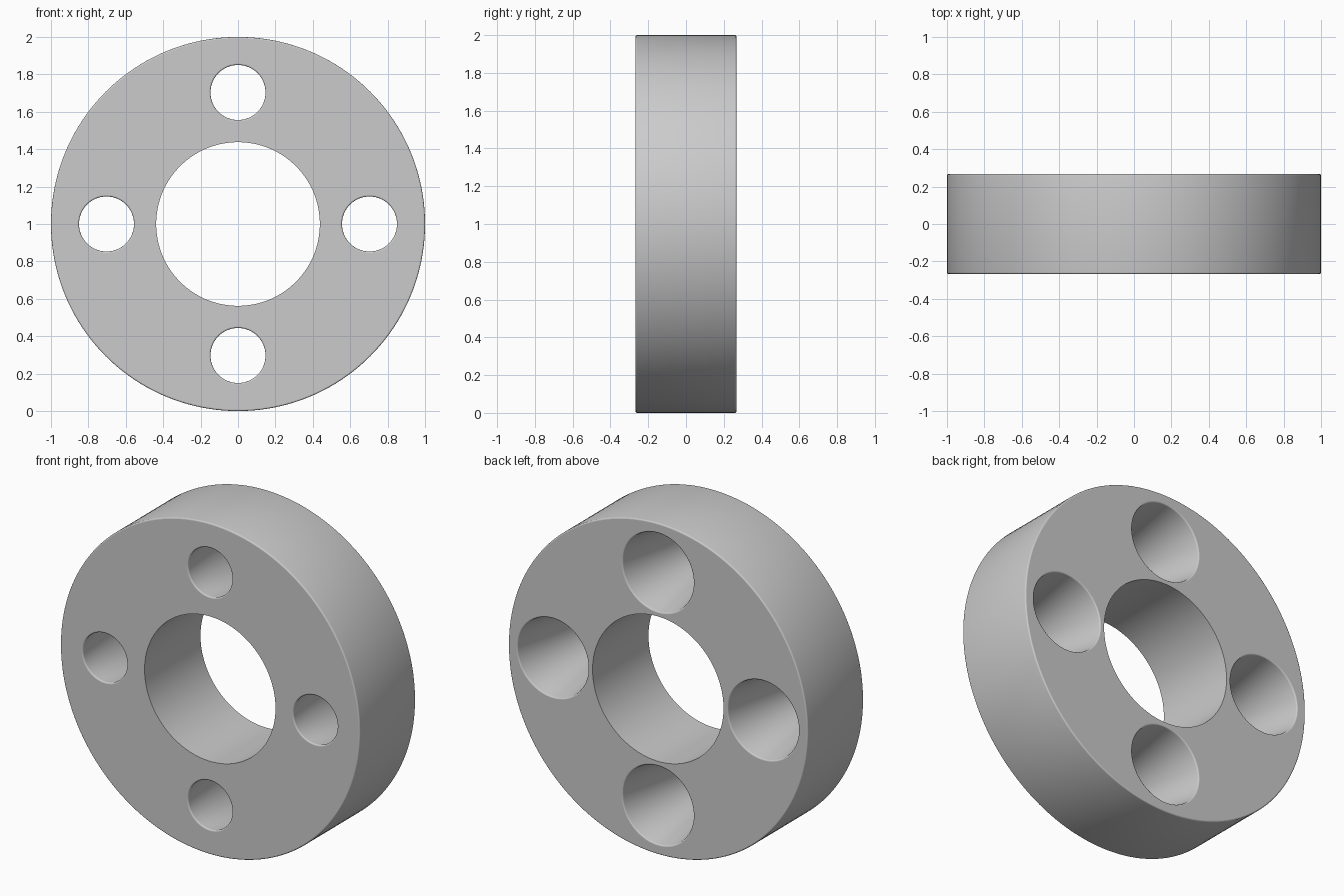
import bpy, bmesh
from math import pi, sin, cos

OUTER, BORE, HALF = 1.0, 0.4375, 0.267   # disc radii and half thickness
FILLET = 0.008                           # softened rims
HOLE_RING = 0.703                        # distance of bolt holes from the axis
HOLE_FRONT, HOLE_BACK = 0.147, 0.236     # tapered bolt hole radii

cube = bpy.data.objects.get("Cube")
if cube:
    bpy.data.objects.remove(cube, do_unlink=True)

grey = bpy.data.materials.new("plain grey")
grey.use_nodes = True
colour = (0.6, 0.6, 0.6, 1)
grey.diffuse_color = colour
grey.node_tree.nodes["Principled BSDF"].inputs["Base Color"].default_value = colour


def arc(r, y, start, end, steps=4):
    """Quarter-round profile points (radius, depth) around a centre."""
    angles = [start + (end - start) * i / steps for i in range(steps + 1)]
    return [(r + FILLET * cos(a), y + FILLET * sin(a)) for a in angles]


def lathe(name, profile, segments, centre, closed):
    """Spin a (radius, depth) profile around an axis parallel to y."""
    bm = bmesh.new()
    rings = []
    for i in range(segments):
        a = 2 * pi * i / segments
        rings.append([bm.verts.new((centre[0] + r * cos(a), y, centre[1] + r * sin(a)))
                      for r, y in profile])
    count = len(profile)
    for i in range(segments):
        here, after = rings[i], rings[(i + 1) % segments]
        for j in range(count if closed else count - 1):
            k = (j + 1) % count
            bm.faces.new((here[j], after[j], after[k], here[k]))
    if not closed:
        bm.faces.new([ring[0] for ring in rings])
        bm.faces.new([ring[-1] for ring in rings])
    bmesh.ops.recalc_face_normals(bm, faces=bm.faces)
    mesh = bpy.data.meshes.new(name)
    bm.to_mesh(mesh)
    bm.free()
    mesh.materials.append(grey)
    obj = bpy.data.objects.new(name, mesh)
    bpy.context.collection.objects.link(obj)
    return obj


# Thick disc with a straight centre bore and rounded outer rims
edge = HALF - FILLET
rim = arc(OUTER - FILLET, -edge, -pi / 2, 0) + arc(OUTER - FILLET, edge, 0, pi / 2)
disc = lathe("spacer_disc", [(BORE, -HALF)] + rim + [(BORE, HALF)], 160, (0, 1), True)

# Tapered bolt holes, wider at the back, with rounded mouths
mouth_front = arc(HOLE_FRONT + FILLET, -edge, -pi / 2, -pi)
mouth_back = arc(HOLE_BACK + FILLET, edge, pi, pi / 2)
taper = ([(HOLE_FRONT + FILLET, -HALF - 0.05)] + mouth_front
         + mouth_back + [(HOLE_BACK + FILLET, HALF + 0.05)])
bpy.context.view_layer.objects.active = disc
for i in range(4):
    a = i * pi / 2
    spot = (HOLE_RING * cos(a), 1 + HOLE_RING * sin(a))
    cutter = lathe("bolt_hole_cutter", taper, 80, spot, False)
    cutter.hide_render = True
    cut = disc.modifiers.new("bolt_hole", "BOOLEAN")
    cut.operation, cut.solver, cut.object = "DIFFERENCE", "EXACT", cutter
    bpy.ops.object.modifier_apply(modifier=cut.name)
    bpy.data.objects.remove(cutter, do_unlink=True)

# Smooth the round walls, keep the two end faces flat
bpy.ops.object.select_all(action="DESELECT")
disc.select_set(True)
bpy.ops.object.shade_smooth_by_angle(angle=pi / 6)
for face in disc.data.polygons:
    face.use_smooth = abs(face.normal.y) < 0.999
